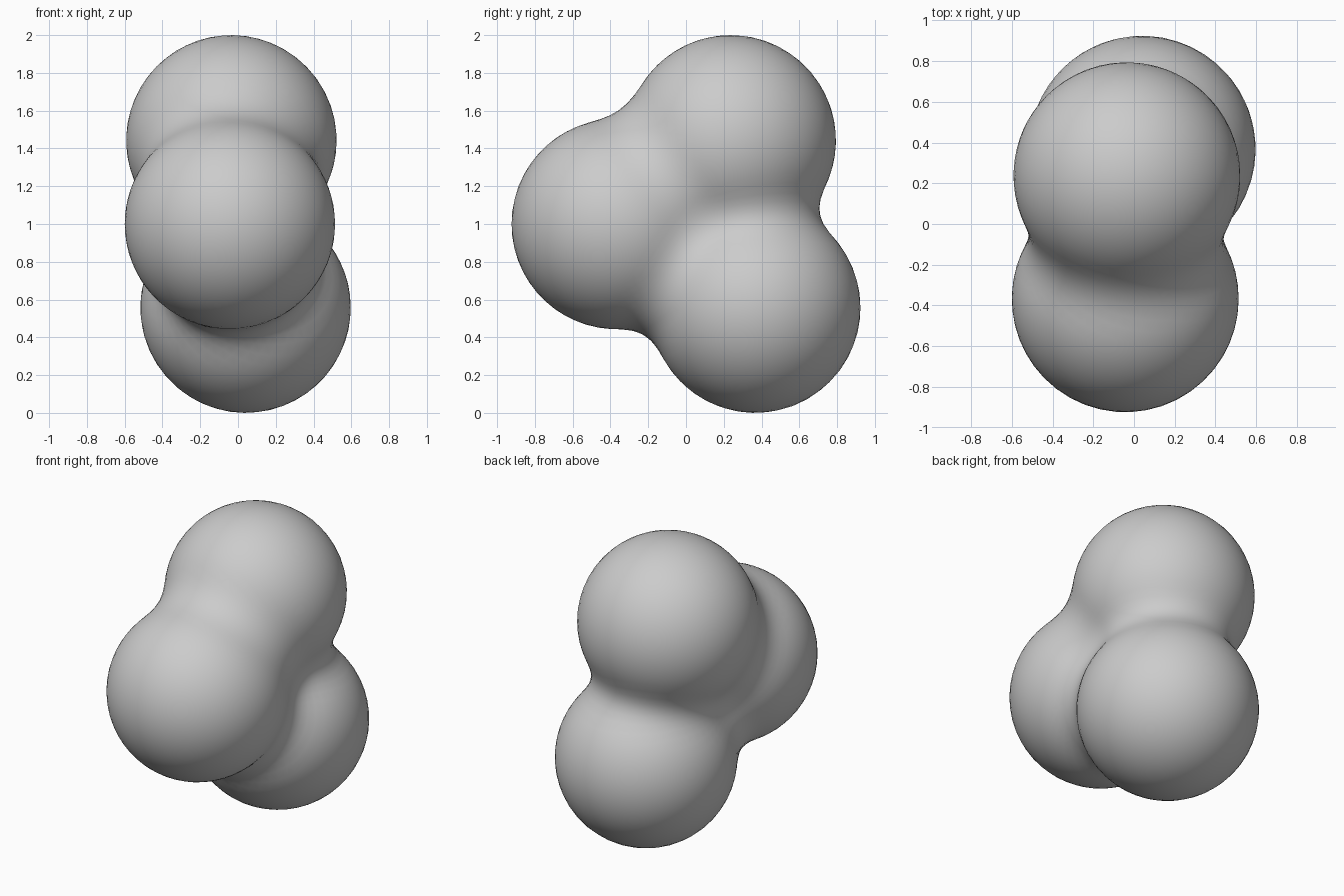
import bpy, bmesh
from mathutils import Vector

if "Cube" in bpy.data.objects:
    bpy.data.objects.remove(bpy.data.objects["Cube"])

# Three equal balls melted together
BALLS = [Vector((-0.035, 0.237, 1.443)),   # top
         Vector((-0.043, -0.367, 1.0)),    # front
         Vector((0.040, 0.367, 0.557))]    # bottom, back
RADIUS = 0.557      # visible radius of each ball
REACH2 = 0.60       # squared reach of the blending field
LEVEL = (REACH2 - RADIUS ** 2) ** 3


def field(p):
    return sum(max(REACH2 - (p - c).length_squared, 0) ** 3 for c in BALLS)


def surface_point(origin, direction):
    """Walk in from outside, then bisect to the blended surface."""
    far = 1.6
    while far > 0.1 and field(origin + direction * far) < LEVEL:
        far -= 0.04
    lo, hi = far, far + 0.04
    for _ in range(14):
        mid = (lo + hi) / 2
        if field(origin + direction * mid) > LEVEL:
            lo = mid
        else:
            hi = mid
    return origin + direction * lo


# Blob skin: a sphere pushed out onto the blended surface
centre = sum(BALLS, Vector()) / 3
bm = bmesh.new()
bmesh.ops.create_icosphere(bm, subdivisions=5, radius=1)
for v in bm.verts:
    v.co = surface_point(centre, v.co.normalized())
for f in bm.faces:
    f.smooth = True
bmesh.ops.recalc_face_normals(bm, faces=bm.faces)

mesh = bpy.data.meshes.new("blended_balls")
bm.to_mesh(mesh)
bm.free()
blob = bpy.data.objects.new("blended_balls", mesh)
bpy.context.collection.objects.link(blob)
